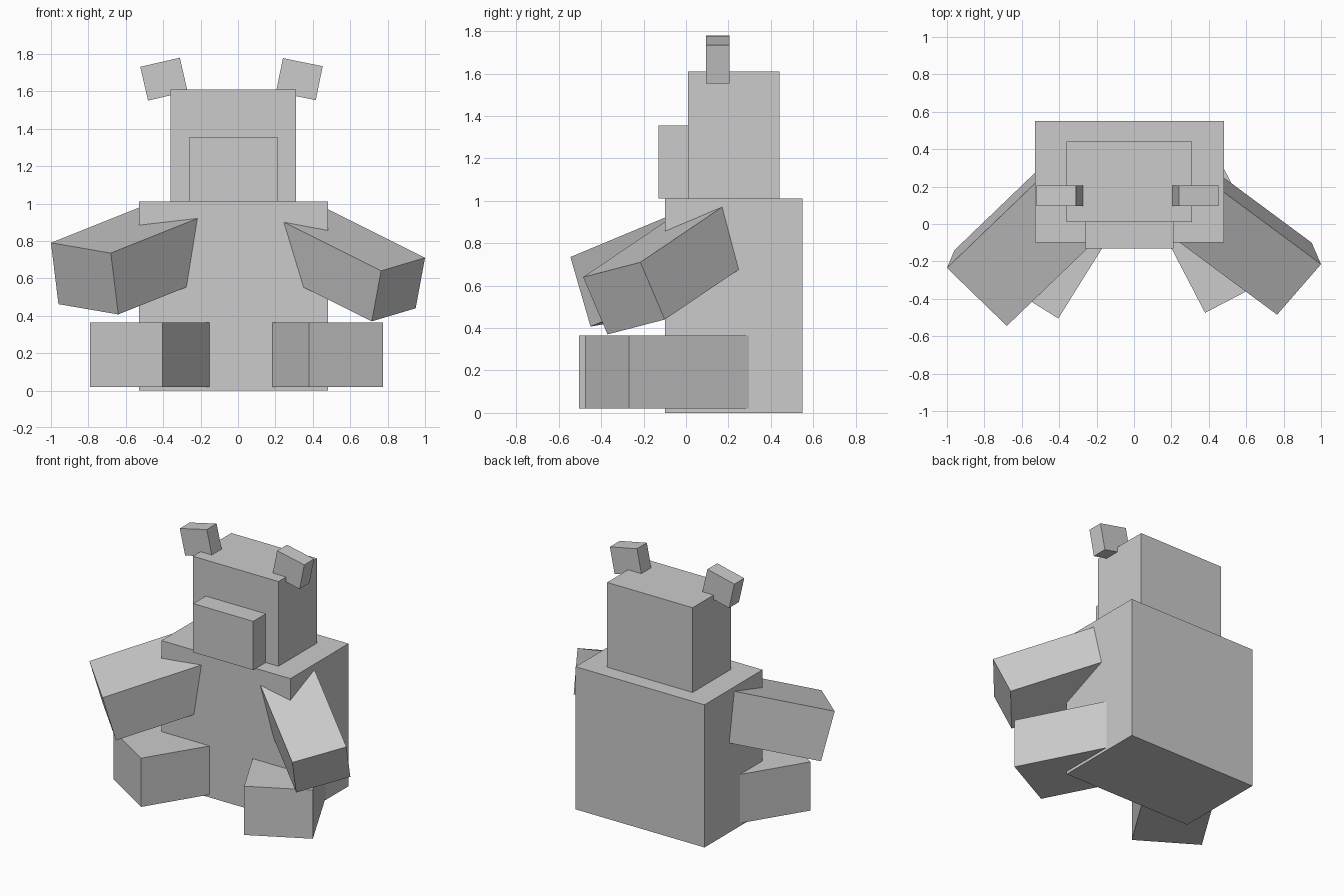
import bpy, bmesh
from math import cos, sin, radians
from mathutils import Matrix, Vector

if "Cube" in bpy.data.objects:
    bpy.data.objects.remove(bpy.data.objects["Cube"])


def slab(name, corner, u, v, w):
    """Box spanned by three edge vectors from one corner."""
    u, v, w = Vector(u), Vector(v), Vector(w)
    mat = Matrix((u, v, w)).transposed().to_4x4()
    mat.translation = Vector(corner) + (u + v + w) / 2
    bm = bmesh.new()
    bmesh.ops.create_cube(bm, size=1, matrix=mat)
    bmesh.ops.recalc_face_normals(bm, faces=bm.faces)
    mesh = bpy.data.meshes.new(name)
    bm.to_mesh(mesh)
    bm.free()
    obj = bpy.data.objects.new(name, mesh)
    bpy.context.collection.objects.link(obj)
    return obj


def block(name, x, y, z):
    """Upright box from its ranges on each axis."""
    return slab(name, (x[0], y[0], z[0]),
                (x[1] - x[0], 0, 0), (0, y[1] - y[0], 0), (0, 0, z[1] - z[0]))


def ear(name, x, z, tilt):
    """Small box tilted in the front plane around its centre."""
    c, s = cos(radians(tilt)), sin(radians(tilt))
    u = Vector((c, 0, s)) * 0.217
    w = Vector((-s, 0, c)) * 0.185
    v = Vector((0, 0.11, 0))
    slab(name, Vector((x, 0.15, z)) - (u + v + w) / 2, u, v, w)


def leg(name, front, turn, width, length):
    """Flat-lying leg, starting at its frontmost corner."""
    side = 1 if turn > 0 else -1
    c, s = cos(radians(turn)), sin(radians(turn))
    slab(name, (*front, 0.02), Vector((c, s, 0)) * side * width,
         Vector((-s, c, 0)) * length, (0, 0, 0.345))


def arm(name, top_outer, top_front, bottom_front, length):
    """Arm running from three corners of its hand end into the body."""
    a, b, e = Vector(top_outer), Vector(top_front), Vector(bottom_front)
    d = (b - a).cross(e - b).normalized()
    if d.y < 0:
        d = -d
    slab(name, a, b - a, e - b, d * length)


# torso, head and snout
block("body", (-0.53, 0.48), (-0.10, 0.55), (0, 1.01))
block("head", (-0.36, 0.31), (0.01, 0.44), (1.01, 1.61))
block("snout", (-0.26, 0.21), (-0.13, 0.01), (1.01, 1.355))

# ears
ear("ear_left", -0.396, 1.665, 13)
ear("ear_right", 0.328, 1.665, -11.5)

# legs
leg("leg_left", (-0.405, -0.505), -32, 0.454, 0.66)
leg("leg_right", (0.38, -0.475), 27.5, 0.445, 0.66)

# arms
arm("arm_left", (-1.0, -0.235, 0.79), (-0.68, -0.545, 0.735), (-0.64, -0.45, 0.407), 0.74)
arm("arm_right", (1.0, -0.215, 0.71), (0.765, -0.485, 0.64), (0.715, -0.37, 0.37), 0.74)
